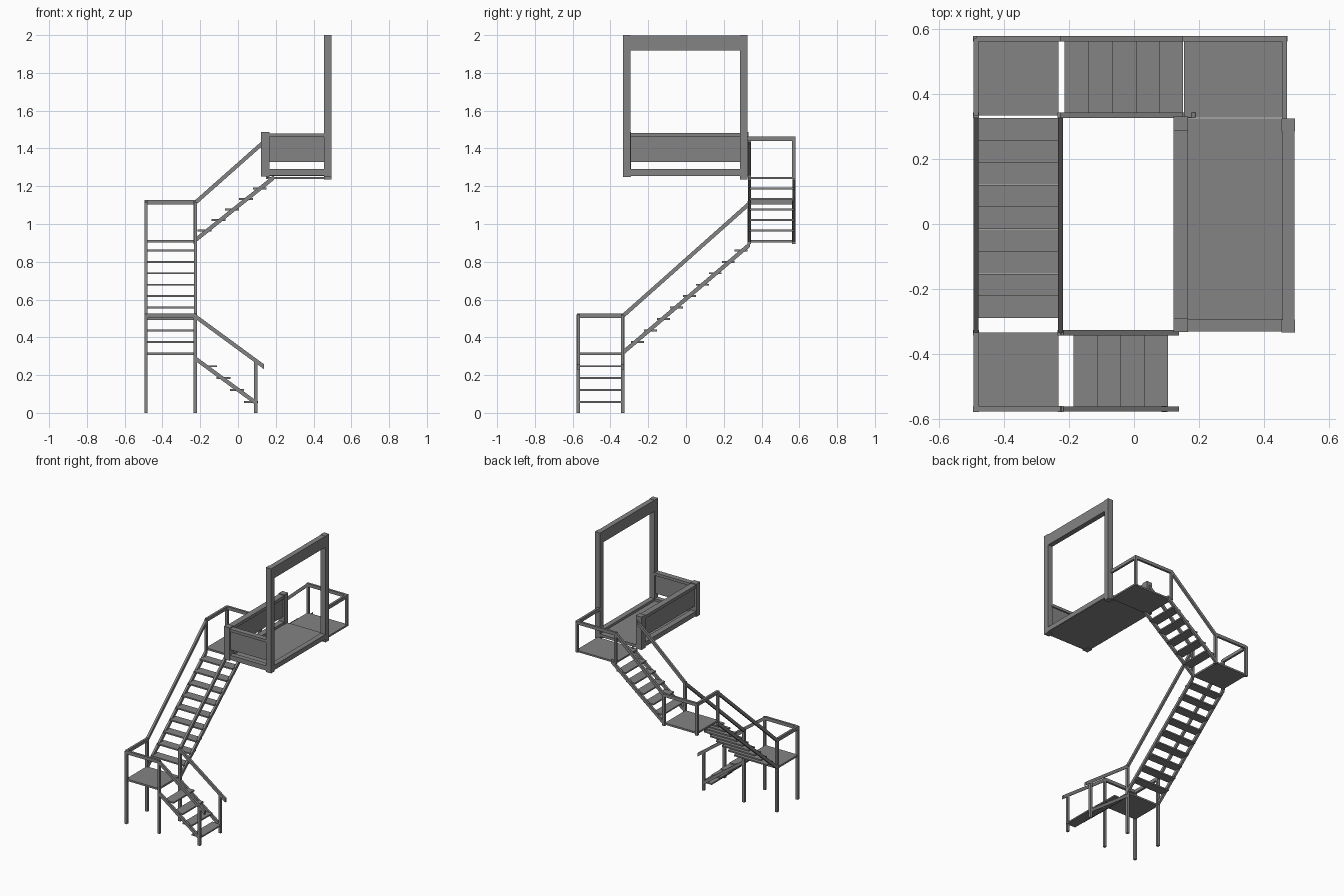
import bpy

if "Cube" in bpy.data.objects:
    bpy.data.objects.remove(bpy.data.objects["Cube"])

grey = bpy.data.materials.new("painted steel grey")
grey.diffuse_color = (0.23, 0.23, 0.23, 1)
grey.use_nodes = True
grey.node_tree.nodes["Principled BSDF"].inputs["Base Color"].default_value = grey.diffuse_color


def mesh(name, verts, faces):
    me = bpy.data.meshes.new(name)
    me.from_pydata(verts, [], faces)
    me.materials.append(grey)
    ob = bpy.data.objects.new(name, me)
    bpy.context.collection.objects.link(ob)
    return ob


FACES = [(0, 1, 3, 2), (4, 6, 7, 5), (0, 4, 5, 1), (2, 3, 7, 6), (0, 2, 6, 4), (1, 5, 7, 3)]


def box(name, x0, x1, y0, y1, z0, z1):
    v = [(x, y, z) for x in (x0, x1) for y in (y0, y1) for z in (z0, z1)]
    return mesh(name, v, FACES)


def beam(name, axis, a, b, side, w, h):
    """Sloped bar: a and b are (run, top z); ends are cut vertical."""
    v = []
    for run, z in (a, b):
        for s in (side - w / 2, side + w / 2):
            for zz in (z - h, z):
                v.append((run, s, zz) if axis == 'x' else (s, run, zz))
    f = FACES if (b[0] > a[0]) == (axis == 'x') else [t[::-1] for t in FACES]
    return mesh(name, v, f)


def post(name, x, y, z0, z1, r=0.009):
    box(name, x - r, x + r, y - r, y + r, z0, z1)


W = 0.016                      # rail width
XL, XR = -0.487, -0.226        # rail lines of the left flight
YF, YFI = -0.570, -0.335       # rail lines of the lower flight
YBI, YB = 0.335, 0.571         # rail lines of the upper flight

# Lower flight, rising towards -x
for i in range(4):
    x = 0.068 - 0.0725 * i
    z = 0.063 * (i + 1)
    box("lower_tread", x - 0.037, x + 0.037, YF, YFI, z - 0.010, z)
for y in (YF, YFI):
    beam("lower_stringer", 'x', (-0.222, 0.298), (0.095, 0.066), y, W, 0.026)
    beam("lower_handrail", 'x', (-0.226, 0.524), (0.138, 0.257), y, W, 0.026)
    post("lower_newel_post", 0.094, y, 0, 0.28)

# First landing on four legs
box("first_landing", -0.490, -0.232, YF, YFI, 0.307, 0.320)
for x in (XL, XR):
    for y in (YF, YFI):
        post("first_landing_leg", x, y, 0, 0.522)
box("first_landing_front_rail", XL, XR, YF - W / 2, YF + W / 2, 0.502, 0.526)
box("first_landing_side_rail", XL - W / 2, XL + W / 2, YF, YFI, 0.502, 0.526)

# Middle flight, rising towards +y
for i in range(9):
    y = -0.256 + 0.0685 * i
    z = 0.381 + 0.0605 * i
    box("middle_tread", XL, XR, y - 0.034, y + 0.034, z - 0.010, z)
for x in (XL, XR):
    beam("middle_stringer", 'y', (-0.335, 0.332), (0.340, 0.908), x, W, 0.028)
    beam("middle_handrail", 'y', (-0.335, 0.526), (0.335, 1.122), x, W, 0.028)

# Second landing
box("second_landing", -0.490, -0.232, YBI, YB, 0.902, 0.915)
for x in (XL, XR):
    for y in (YBI, YB):
        post("second_landing_post", x, y, 0.895, 1.122)
box("second_landing_back_rail", XL, XR, YB - W / 2, YB + W / 2, 1.104, 1.127)
box("second_landing_side_rail", XL - W / 2, XL + W / 2, YBI, YB, 1.104, 1.127)

# Upper flight, rising towards +x
for i in range(5):
    x = -0.177 + 0.073 * i
    z = 0.970 + 0.0555 * i
    box("upper_tread", x - 0.0365, x + 0.0365, YBI, YB, z - 0.010, z)
for y in (YBI, YB):
    beam("upper_stringer", 'x', (-0.226, 0.928), (0.190, 1.260), y, W, 0.027)
    beam("upper_handrail", 'x', (-0.226, 1.127), (0.150, 1.460), y, W, 0.028)

# Top landing
box("top_landing", 0.154, 0.472, 0.328, YB, 1.238, 1.250)
for x in (0.158, 0.464):
    post("top_landing_post", x, YB, 1.238, 1.455)
box("top_landing_back_rail", 0.150, 0.472, YB - W / 2, YB + W / 2, 1.440, 1.463)
box("top_landing_side_rail", 0.456, 0.472, 0.320, YB, 1.440, 1.463)

# Balcony floor and bottom beams
box("balcony_floor", 0.130, 0.490, -0.322, 0.325, 1.255, 1.275)
box("left_bottom_beam", 0.124, 0.164, -0.310, 0.310, 1.258, 1.292)
box("front_bottom_beam", 0.140, 0.475, -0.330, -0.295, 1.258, 1.292)

# Parapets: panel with a cap rail, open strip below
box("left_parapet_panel", 0.134, 0.154, -0.310, 0.310, 1.327, 1.465)
box("left_parapet_cap", 0.122, 0.165, -0.325, 0.325, 1.460, 1.482)
box("front_parapet_panel", 0.150, 0.470, -0.322, -0.302, 1.327, 1.465)
box("front_parapet_cap", 0.150, 0.470, -0.331, -0.292, 1.460, 1.480)
box("parapet_post_front", 0.121, 0.167, -0.333, -0.290, 1.252, 1.488)
box("parapet_post_back", 0.121, 0.167, 0.288, 0.331, 1.252, 1.488)

# Tall door frame on the right side
box("door_post_front", 0.455, 0.496, -0.334, -0.294, 1.250, 2.0)
box("door_post_back", 0.455, 0.496, 0.285, 0.325, 1.236, 2.0)
box("door_lintel", 0.457, 0.494, -0.300, 0.290, 1.918, 1.998)
box("door_sill", 0.457, 0.494, -0.300, 0.290, 1.258, 1.292)
